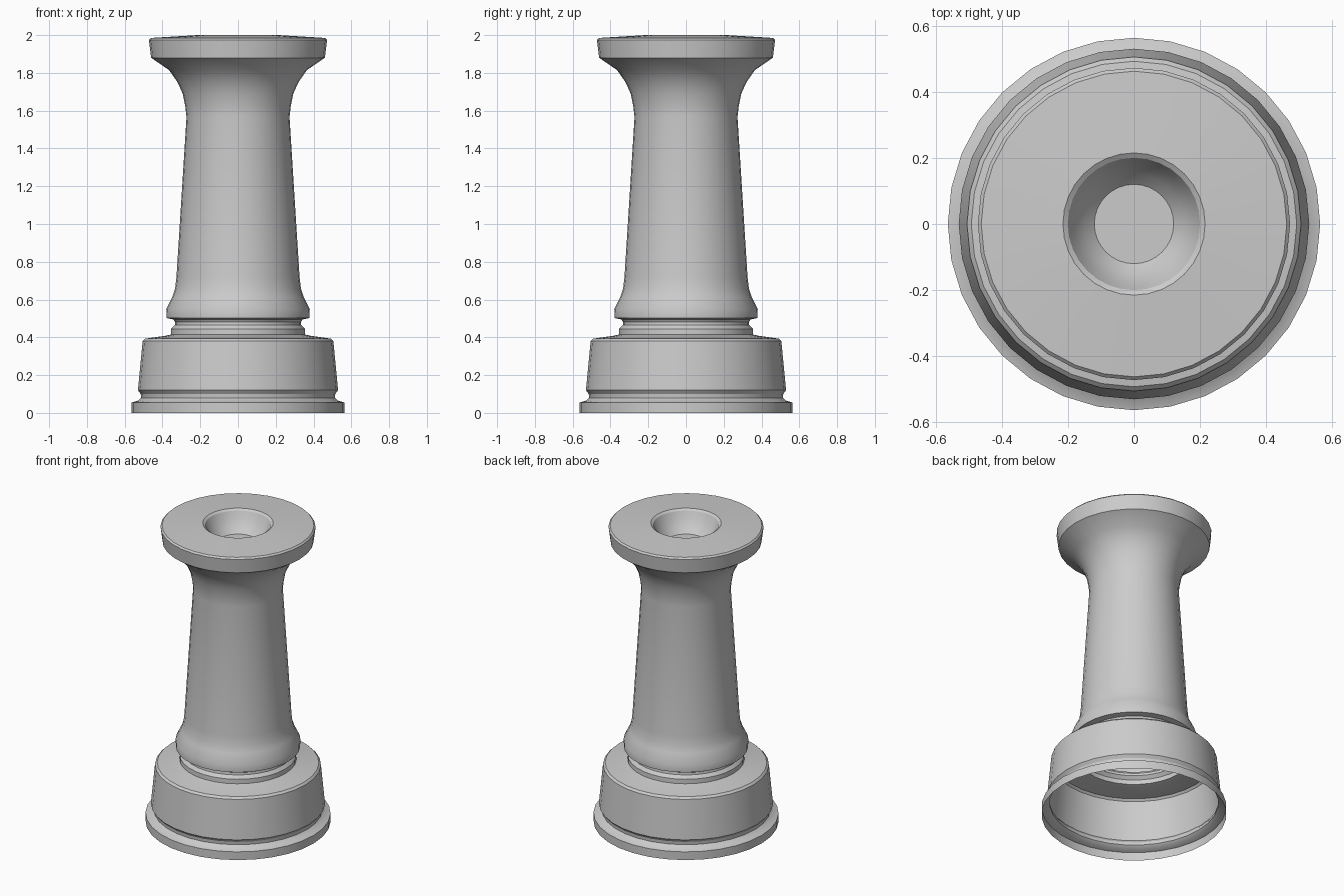
import bpy, bmesh, math
from mathutils import Vector

cube = bpy.data.objects.get("Cube")
if cube:
    bpy.data.objects.remove(cube, do_unlink=True)

SEGMENTS = 32

grey = bpy.data.materials.new("plain grey")
grey.use_nodes = True
colour = (0.6, 0.6, 0.6, 1)
grey.diffuse_color = colour
grey.node_tree.nodes["Principled BSDF"].inputs["Base Color"].default_value = colour

# Profile sections as (radius, height), from the open foot up to the cup floor
foot = [(0.563, 0), (0.563, 0.055), (0.53, 0.065), (0.513, 0.08), (0.515, 0.1), (0.53, 0.12)]
drum = [(0.505, 0.38), (0.492, 0.393), (0.385, 0.408)]
collar = [(0.355, 0.415), (0.354, 0.445), (0.335, 0.465), (0.333, 0.48),
          (0.342, 0.495), (0.378, 0.502), (0.38, 0.55)]
shaft = [(0.348, 0.615), (0.333, 0.66), (0.326, 0.72), (0.273, 1.565)]
flare = [(0.279, 1.62), (0.293, 1.69), (0.32, 1.75), (0.365, 1.815), (0.46, 1.88)]
rim = [(0.472, 1.975), (0.462, 1.985), (0.215, 2.0)]
cup = [(0.2, 1.99), (0.18, 1.945), (0.15, 1.9), (0.12, 1.87), (0, 1.87)]
profile = foot + drum + collar + shaft + flare + rim + cup

# Turn the profile into one open-bottomed shell
bm = bmesh.new()
verts = [bm.verts.new((r, 0, z)) for r, z in profile]
edges = [bm.edges.new(pair) for pair in zip(verts, verts[1:])]
bmesh.ops.spin(bm, geom=verts + edges, cent=(0, 0, 0), axis=(0, 0, 1),
               angle=math.tau, steps=SEGMENTS, use_merge=True)
bmesh.ops.remove_doubles(bm, verts=bm.verts, dist=0.0005)
bmesh.ops.recalc_face_normals(bm, faces=bm.faces)

# Make the outer wall face outwards
wall = min(bm.faces, key=lambda f: f.calc_center_median().z)
if wall.normal.dot(Vector((*wall.calc_center_median().xy, 0))) < 0:
    bmesh.ops.reverse_faces(bm, faces=bm.faces)

mesh = bpy.data.meshes.new("column")
bm.to_mesh(mesh)
bm.free()
mesh.materials.append(grey)
column = bpy.data.objects.new("column", mesh)
bpy.context.collection.objects.link(column)

# Smooth turned surface with crisp mouldings
bpy.ops.object.select_all(action="DESELECT")
column.select_set(True)
bpy.context.view_layer.objects.active = column
bpy.ops.object.shade_smooth_by_angle(angle=math.radians(30))
